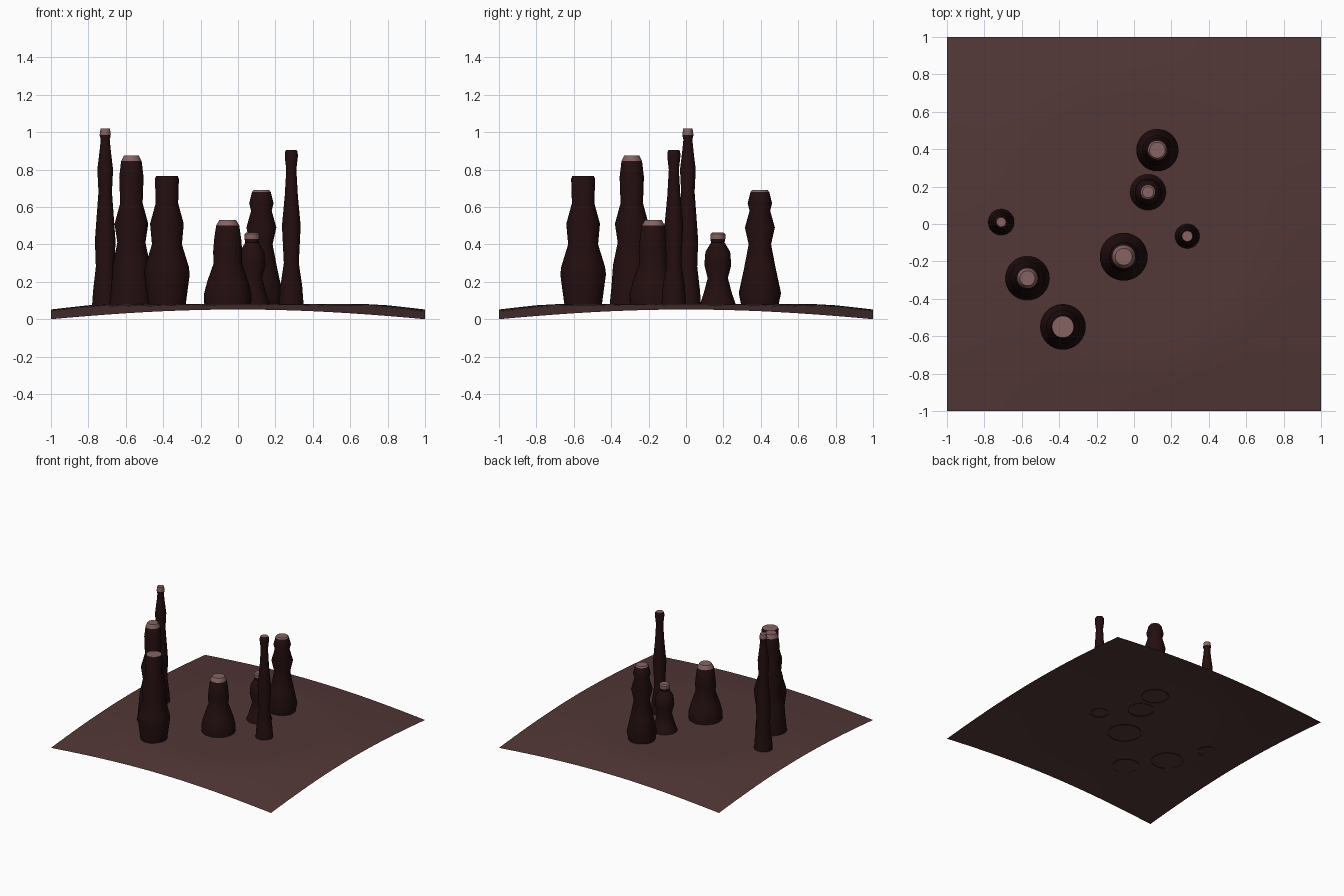
import bpy, bmesh, math

cube = bpy.data.objects.get("Cube")
if cube:
    bpy.data.objects.remove(cube, do_unlink=True)


def material(name, rgb):
    mat = bpy.data.materials.new(name)
    mat.use_nodes = True
    mat.diffuse_color = (*rgb, 1)
    mat.node_tree.nodes["Principled BSDF"].inputs["Base Color"].default_value = (*rgb, 1)
    return mat


soil = material("dusty brown ground", (0.085, 0.038, 0.038))
bark = material("dark maroon stalk", (0.017, 0.0045, 0.005))
pale = material("dusty pink tip", (0.24, 0.125, 0.125))


def finish(name, bm, mats, angle):
    mesh = bpy.data.meshes.new(name)
    bm.to_mesh(mesh)
    bm.free()
    for mat in mats:
        mesh.materials.append(mat)
    obj = bpy.data.objects.new(name, mesh)
    bpy.context.collection.objects.link(obj)
    bpy.ops.object.select_all(action='DESELECT')
    obj.select_set(True)
    bpy.context.view_layer.objects.active = obj
    bpy.ops.object.shade_smooth_by_angle(angle=math.radians(angle))
    return obj


# Ground sheet: flat in the middle, drooping towards the corners
def ground_height(x, y):
    r = math.hypot(x, y)
    drop = max(0, r - 0.74)
    return 0.08 - 0.08 * (drop / (math.sqrt(2) - 0.74)) ** 1.1


bm = bmesh.new()
bmesh.ops.create_grid(bm, x_segments=20, y_segments=20, size=1)
for v in bm.verts:
    v.co.z = max(0, ground_height(v.co.x, v.co.y))
finish("ground", bm, [soil], 60)


# Stalk: a turned profile of (radius, height) with a pale tip above tip_z
def stalk(name, x, y, tip_z, profile, sides=32):
    bm = bmesh.new()
    rings = []
    for r, z in profile:
        ring = [bm.verts.new((x + r * math.cos(a), y + r * math.sin(a), z))
                for a in (math.tau * i / sides for i in range(sides))]
        rings.append(ring)
    for low, high in zip(rings, rings[1:]):
        for i in range(sides):
            j = (i + 1) % sides
            bm.faces.new((low[i], low[j], high[j], high[i]))
    bm.faces.new(rings[-1])
    for f in bm.faces:
        f.material_index = int(f.calc_center_median().z > tip_z)
    finish(name, bm, [bark, pale], 35)


stalk("tall_thin_stalk", -0.71, 0.01, 0.985, [
    (0.07, 0.076), (0.065, 0.15), (0.05, 0.28), (0.055, 0.42), (0.045, 0.56),
    (0.036, 0.68), (0.042, 0.80), (0.03, 0.90), (0.024, 0.96), (0.03, 0.985), (0.025, 1.02)])

stalk("tall_thick_stalk", -0.57, -0.29, 0.845, [
    (0.118, 0.076), (0.108, 0.18), (0.1, 0.29), (0.075, 0.41), (0.09, 0.51),
    (0.06, 0.62), (0.065, 0.76), (0.055, 0.845), (0.04, 0.875)])

stalk("broad_stalk", -0.38, -0.55, 0.763, [
    (0.1, 0.076), (0.122, 0.24), (0.117, 0.28), (0.08, 0.40), (0.09, 0.51),
    (0.06, 0.62), (0.064, 0.75), (0.058, 0.765)])

stalk("squat_stalk", -0.055, -0.175, 0.50, [
    (0.125, 0.076), (0.128, 0.13), (0.11, 0.2), (0.075, 0.30), (0.078, 0.36),
    (0.072, 0.43), (0.062, 0.50), (0.045, 0.53)])

stalk("small_stalk", 0.075, 0.17, 0.43, [
    (0.097, 0.076), (0.075, 0.14), (0.054, 0.22), (0.072, 0.29), (0.066, 0.36),
    (0.036, 0.41), (0.04, 0.43), (0.04, 0.455), (0.03, 0.463)])

stalk("slender_stalk", 0.285, -0.065, 0.904, [
    (0.066, 0.076), (0.058, 0.18), (0.04, 0.30), (0.05, 0.50), (0.035, 0.66),
    (0.027, 0.80), (0.035, 0.87), (0.034, 0.895), (0.028, 0.905)])

stalk("back_stalk", 0.125, 0.395, 0.68, [
    (0.1, 0.076), (0.113, 0.14), (0.085, 0.27), (0.06, 0.40), (0.08, 0.49),
    (0.055, 0.58), (0.065, 0.62), (0.05, 0.68), (0.042, 0.69)])
